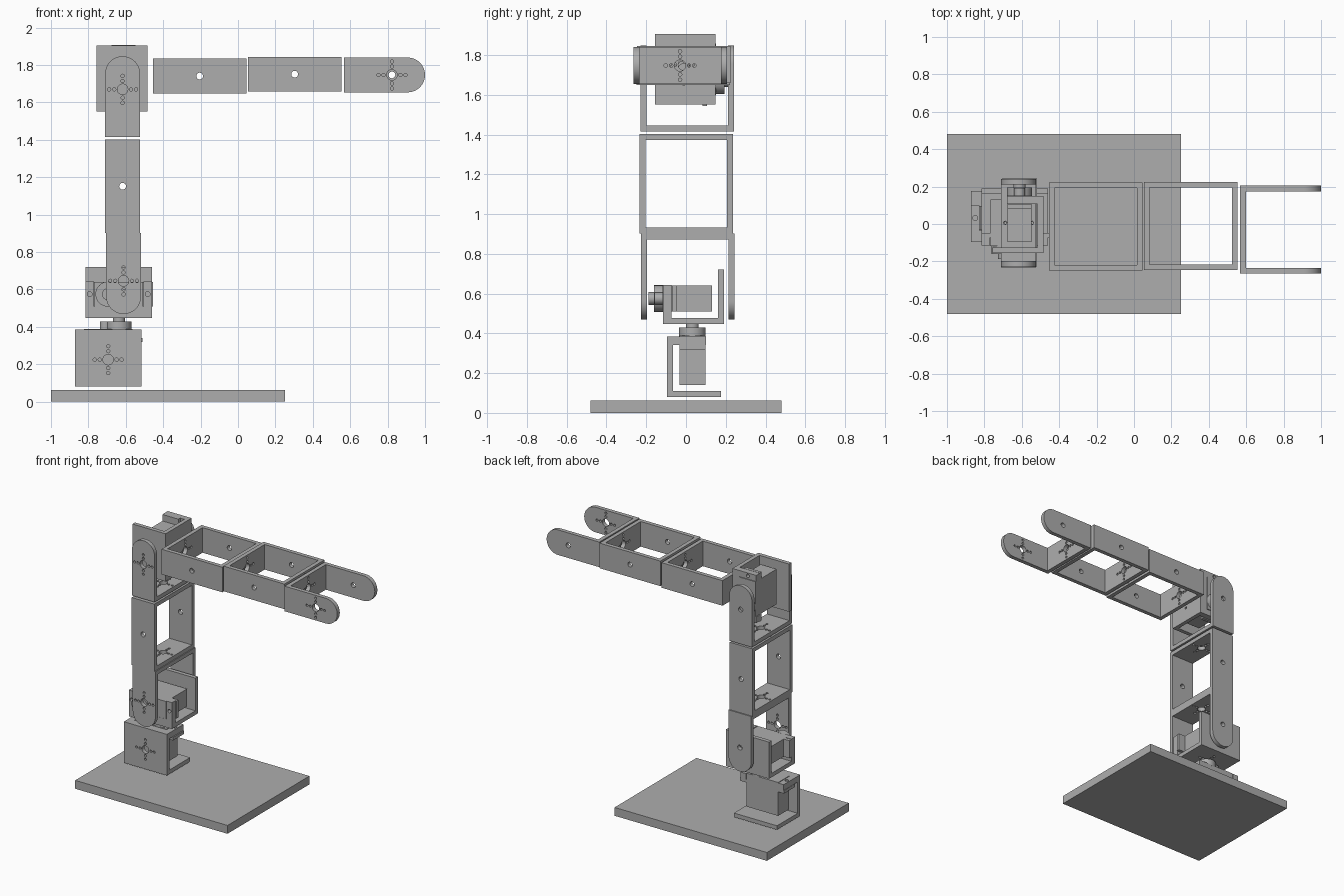
import bpy, bmesh, math
from mathutils import Matrix, Vector

if "Cube" in bpy.data.objects:
    bpy.data.objects.remove(bpy.data.objects["Cube"])

grey = bpy.data.materials.new("plain grey")
grey.diffuse_color = (0.42, 0.42, 0.42, 1)
grey.use_nodes = True
grey.node_tree.nodes["Principled BSDF"].inputs["Base Color"].default_value = grey.diffuse_color

T = 0.03          # sheet thickness
HW = 0.093        # half width of arm links
HD = 0.235        # half depth of arm links


def box(bm, x0, x1, y0, y1, z0, z1):
    m = Matrix.Translation(((x0 + x1) / 2, (y0 + y1) / 2, (z0 + z1) / 2))
    bmesh.ops.create_cube(bm, size=1, matrix=m @ Matrix.Diagonal((x1 - x0, y1 - y0, z1 - z0, 1)))


def cyl(bm, c, r, length, axis="Z", n=32):
    rot = Matrix.Rotation(math.pi / 2, 4, "X") if axis == "Y" else Matrix.Identity(4)
    bmesh.ops.create_cone(bm, cap_ends=True, segments=n, radius1=r, radius2=r,
                          depth=length, matrix=Matrix.Translation(c) @ rot)


def horn_holes(bm, c, axis):
    """Centre hole with a cross of eight small screw holes."""
    cyl(bm, c, 0.028, 0.1, axis)
    for d in (-0.072, -0.045, 0.045, 0.072):
        for v in ((d, 0, 0), (0, 0, d) if axis == "Y" else (0, d, 0)):
            cyl(bm, Vector(c) + Vector(v), 0.009, 0.1, axis, 12)


def to_object(name, bm):
    bmesh.ops.recalc_face_normals(bm, faces=bm.faces)
    me = bpy.data.meshes.new(name)
    bm.to_mesh(me)
    bm.free()
    ob = bpy.data.objects.new(name, me)
    bpy.context.collection.objects.link(ob)
    return ob


def cut(ob, fill):
    bm = bmesh.new()
    fill(bm)
    cutter = to_object("cutter", bm)
    cutter.hide_render = True
    mod = ob.modifiers.new("cut", "BOOLEAN")
    mod.operation, mod.solver, mod.object = "DIFFERENCE", "EXACT", cutter
    bpy.context.view_layer.objects.active = ob
    bpy.ops.object.modifier_apply(modifier=mod.name)
    bpy.data.objects.remove(cutter)


def finish(ob, loc=(0, 0, 0), axes=((1, 0, 0), (0, 1, 0), (0, 0, 1))):
    """Place the part; axes are the world directions of local x, y, z."""
    ob.data.materials.clear()
    ob.data.materials.append(grey)
    ob.matrix_world = Matrix.Translation(loc) @ Matrix(axes).transposed().to_4x4()
    bpy.ops.object.select_all(action="DESELECT")
    ob.select_set(True)
    bpy.context.view_layer.objects.active = ob
    bpy.ops.object.shade_smooth_by_angle(angle=math.radians(30))


def bracket(name, loc, axes):
    """C-shaped servo bracket: wall at y=0, long flange below, slotted flange above."""
    bm = bmesh.new()
    box(bm, -0.177, 0.177, 0, 0.272, 0, 0.305)
    ob = to_object(name, bm)
    cut(ob, lambda b: box(b, -0.3, 0.3, T, 0.5, T, 0.262))
    cut(ob, lambda b: box(b, -0.3, 0.3, 0.195, 0.5, 0.2, 0.5))
    cut(ob, lambda b: box(b, -0.132, 0.132, 0.06, 0.5, 0.2, 0.5))

    def holes(b):
        horn_holes(b, (0, 0, 0.145), "Y")
        for x in (-0.155, 0.155):
            cyl(b, (x, 0.127, 0.28), 0.013, 0.1, "Z", 16)
    cut(ob, holes)
    finish(ob, loc, axes)


def servo(name, loc, axes, side):
    """Motor body with ears, two round bosses and an output shaft."""
    bm = bmesh.new()
    box(bm, -0.13, 0.13, 0.062, 0.192, 0.06, 0.308)
    box(bm, -0.178, 0.184, 0.062, 0.192, 0.238, 0.261)
    cyl(bm, (side * 0.057, 0.127, 0.325), 0.067, 0.05)
    cyl(bm, (side * -0.015, 0.127, 0.325), 0.03, 0.048)
    cyl(bm, (side * 0.057, 0.127, 0.355), 0.032, 0.046)
    finish(to_object(name, bm), loc, axes)


def fork(name, loc, axes):
    """U-shaped link with rounded arm ends, base at z=0."""
    bm = bmesh.new()
    zc = 0.432 - HW
    pts = [(-HW, 0), (HW, 0)] + [(HW * math.cos(a), zc + HW * math.sin(a))
                                 for a in (math.pi * i / 24 for i in range(25))]
    face = bm.faces.new([bm.verts.new((x, -HD, z)) for x, z in pts])
    ext = bmesh.ops.extrude_face_region(bm, geom=[face])["geom"]
    bmesh.ops.translate(bm, vec=(0, 2 * HD, 0),
                        verts=[v for v in ext if isinstance(v, bmesh.types.BMVert)])
    ob = to_object(name, bm)
    cut(ob, lambda b: box(b, -0.3, 0.3, T - HD, HD - T, T, 0.6))

    def holes(b):
        horn_holes(b, (0, -HD, 0.255), "Y")
        cyl(b, (0, HD, 0.255), 0.018, 0.1, "Y", 24)
        horn_holes(b, (0, 0, 0), "Z")
    cut(ob, holes)
    finish(ob, loc, axes)


def frame(name, loc, axes):
    """Open rectangular link, 0.5 long, starting at z=0."""
    bm = bmesh.new()
    box(bm, -HW, HW, -HD, HD, 0, 0.5)
    ob = to_object(name, bm)
    cut(ob, lambda b: box(b, -0.3, 0.3, T - HD, HD - T, T, 0.5 - T))

    def holes(b):
        for s in (-1, 1):
            cyl(b, (0, s * HD, 0.25), 0.018, 0.1, "Y", 24)
        for z in (0, 0.5):
            horn_holes(b, (0, 0, z), "Z")
    cut(ob, holes)
    finish(ob, loc, axes)


X, Y, Z = (1, 0, 0), (0, 1, 0), (0, 0, 1)
NX, NY, NZ = (-1, 0, 0), (0, -1, 0), (0, 0, -1)

# Base plate
bm = bmesh.new()
box(bm, -1, 0.25, -0.48, 0.48, 0, 0.062)
finish(to_object("base_plate", bm))

# Three servo joints: base turn, shoulder, elbow
for name, loc, axes, side in (
        ("base", (-0.694, -0.095, 0.08), (X, Y, Z), 1),
        ("shoulder", (-0.638, 0.19, 0.448), (X, Z, NY), -1),
        ("elbow", (-0.485, -0.156, 1.728), (NZ, NX, Y), 1)):
    bracket(name + "_bracket", loc, axes)
    servo(name + "_servo", loc, axes, side)

# Upright arm
fork("shoulder_fork", (-0.612, 0.008, 0.901), (NX, Y, NZ))
frame("upright_frame", (-0.617, 0.002, 0.902), (X, Y, Z))
fork("elbow_fork", (-0.617, 0.006, 1.415), (X, Y, Z))

# Horizontal arm
frame("forearm_frame_inner", (-0.455, -0.013, 1.741), (NZ, Y, X))
frame("forearm_frame_outer", (0.053, -0.011, 1.751), (NZ, Y, X))
fork("end_fork", (0.568, -0.03, 1.747), (NZ, Y, X))
